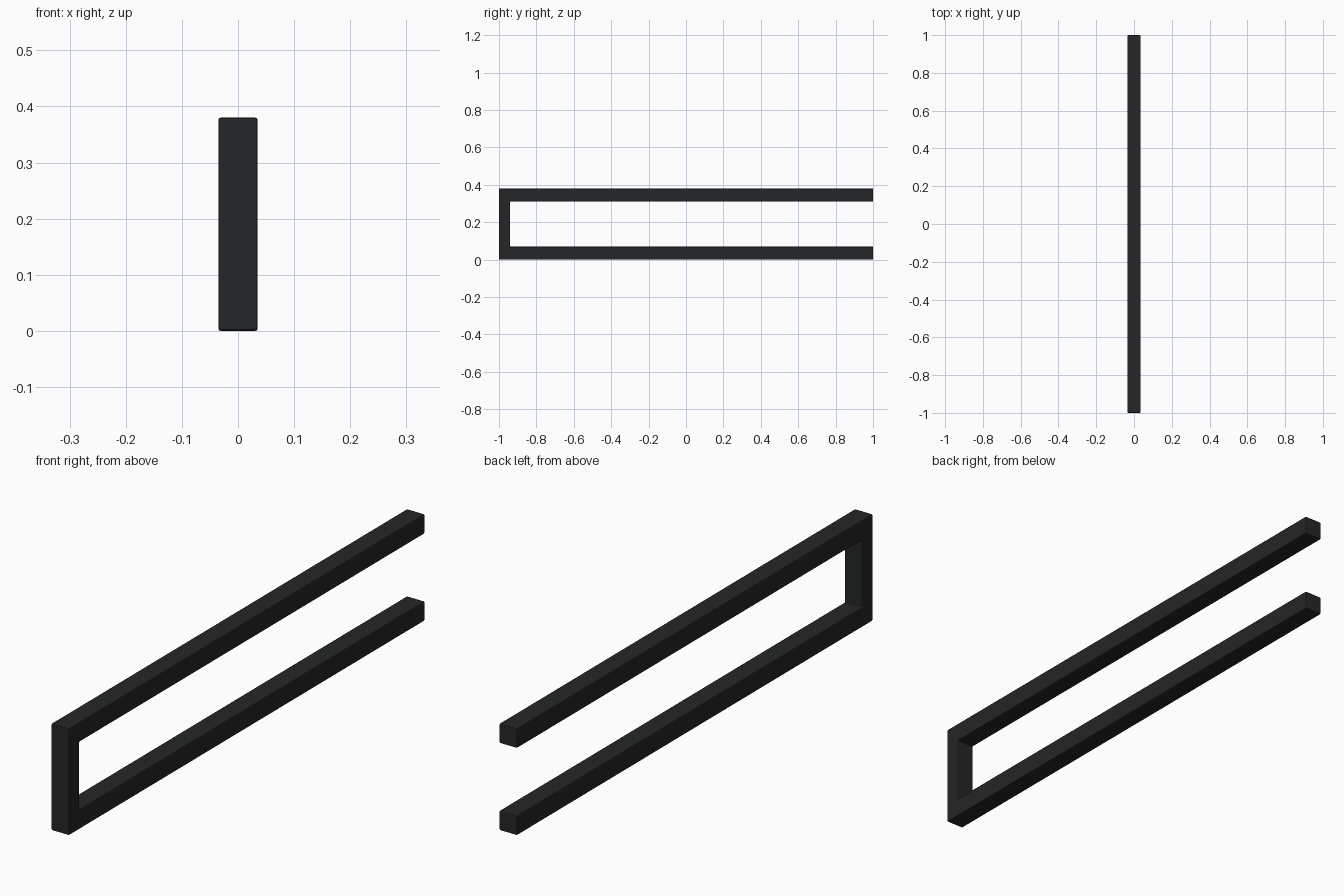
import bpy, bmesh

if "Cube" in bpy.data.objects:
    bpy.data.objects.remove(bpy.data.objects["Cube"])

W, H, L = 0.07, 0.38, 1.0   # bar thickness, overall height, half length
POST = 0.06                 # upright thickness

# U-shaped side profile (y, z), open towards the back
profile = [(-L, 0), (L, 0), (L, W), (-L + POST, W),
           (-L + POST, H - W), (L, H - W), (L, H), (-L, H)]

bm = bmesh.new()
face = bm.faces.new([bm.verts.new((-W / 2, y, z)) for y, z in profile])
ext = bmesh.ops.extrude_face_region(bm, geom=[face])
bmesh.ops.translate(bm, vec=(W, 0, 0),
                    verts=[v for v in ext["geom"] if isinstance(v, bmesh.types.BMVert)])
bmesh.ops.recalc_face_normals(bm, faces=bm.faces)

mesh = bpy.data.meshes.new("u_frame")
bm.to_mesh(mesh)
bm.free()
frame = bpy.data.objects.new("u_frame", mesh)
bpy.context.collection.objects.link(frame)

# Slightly eased edges
bevel = frame.modifiers.new("eased_edges", "BEVEL")
bevel.width = 0.004
bevel.segments = 2
bevel.limit_method = "ANGLE"

# Black finish
black = bpy.data.materials.new("black_metal")
black.diffuse_color = (0.018, 0.019, 0.02, 1)
black.use_nodes = True
black.node_tree.nodes["Principled BSDF"].inputs["Base Color"].default_value = black.diffuse_color
mesh.materials.append(black)
